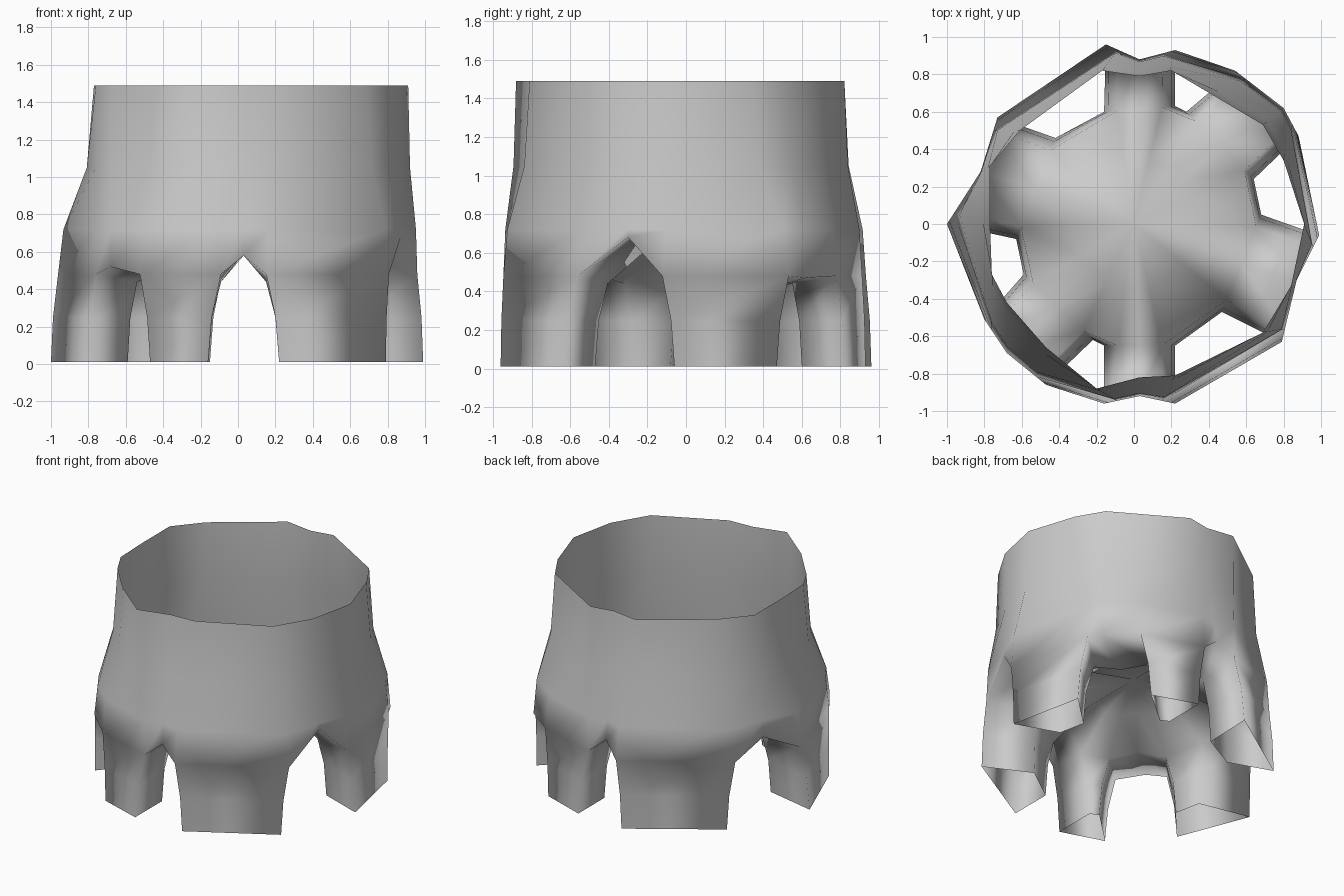
import bpy, bmesh
from mathutils import Vector as V

if "Cube" in bpy.data.objects:
    bpy.data.objects.remove(bpy.data.objects["Cube"])

# Each root, counter-clockwise: outer corner a, outer corner b, inner corner a, inner corner b
roots = [
    ((.22, -.96), (.79, -.63), (.22, -.65), (.47, -.47)),
    ((.99, -.06), (.88, .47), (.68, .05), (.64, .24)),
    ((.54, .82), (.22, .93), (.28, .60), (.22, .63)),
    ((-.15, .96), (-.73, .57), (-.16, .60), (-.42, .46)),
    ((-1.0, 0), (-.80, -.51), (-.63, -.08), (-.59, -.27)),
    ((-.47, -.86), (-.16, -.96), (-.22, -.62), (-.16, -.65)),
]
# Arch following each root: outer crown x, y, z and inner crown z
arches = [(.87, -.30, .68, .70), (.80, .62, .47, .41), (.03, .88, .58, .60),
          (-.82, .28, .60, .60), (-.68, -.69, .52, .48), (.03, -.92, .58, .60)]
# Rim points: root a, root b, arch
rim = [
    ((.22, -.81), (.69, -.58), (.84, -.33)),
    ((.91, 0), (.80, .34), (.69, .53)),
    ((.42, .69), (.20, .82), (.03, .79)),
    ((-.17, .82), (-.61, .50), (-.77, .31)),
    ((-.77, 0), (-.76, -.27), (-.68, -.42)),
    ((-.47, -.66), (-.20, -.88), (.03, -.82)),
]
RIM_Z, WAIST_Z, SHOULDER_Z, KNEE_Z, FOOT_Z, DOME_Z = 1.49, 1.05, .48, .25, .01, .69
N = len(roots)
bm = bmesh.new()


def at(p, z):
    return bm.verts.new((p[0], p[1], z))


def mix(p, q, t):
    return V(p[:2]).lerp(V(q[:2]), t)


def toward(p, q, d):
    """Move p towards q by a distance."""
    p, q = V(p[:2]), V(q[:2])
    return p + (q - p).normalized() * d


def quads(*chains):
    """Skin between neighbouring chains of vertices."""
    for c, d in zip(chains, chains[1:]):
        for i in range(len(c) - 1):
            bm.faces.new((c[i], d[i], d[i + 1], c[i + 1]))


outer, inner, feet, knees = [], [], [], []
for i in range(N):
    oa, ob, ia, ib = roots[i]
    prev, arch = arches[i - 1], arches[i]
    in_mid = mix(ib, roots[(i + 1) % N][2], .5)
    in_prev = mix(roots[i - 1][3], ia, .5)
    # outer and inner edges of the root tops, and the crown of the arch
    outer += [at(toward(oa, prev, .07), SHOULDER_Z), at(toward(ob, arch, .07), SHOULDER_Z), at(arch, arch[2])]
    inner += [at(toward(ia, in_prev, .07), .44), at(toward(ib, in_mid, .07), .44), at(in_mid, arch[3])]
    feet.append([at(p, FOOT_Z) for p in (oa, ob, ib, ia)])
    knees.append([at(toward(p, q, .02), KNEE_Z)
                  for p, q in ((oa, prev), (ob, arch), (ib, in_mid), (ia, in_prev))])

# Hollow roots, open at the foot
for i in range(N):
    top = [outer[3*i], outer[3*i+1], inner[3*i+1], inner[3*i]]
    quads(*[r + r[:1] for r in (feet[i], knees[i], top)])

# Trunk wall
rim_pts = [p for row in rim for p in row]
rim_v = [at(p, RIM_Z) for p in rim_pts]
waist = [at(mix(p, o.co, .2), WAIST_Z) for p, o in zip(rim_pts, outer)]
flare = [at(mix(p, o.co, .85), .72) for p, o in zip(rim_pts, outer)]
quads(*[r + r[:1] for r in (outer, flare, waist, rim_v)])

# Arch ceilings running from the wall to the domed floor
for i in range(N):
    ids = [3*i + 1, 3*i + 2, (3*i + 3) % (3*N)]
    quads([outer[k] for k in ids], [inner[k] for k in ids])

# Domed floor inside the trunk
ring = [at(v.co * .55, v.co.z * .3 + DOME_Z * .7) for v in inner]
quads(inner + inner[:1], ring + ring[:1])
centre = at((0, 0), DOME_Z)
for a, b in zip(ring, ring[1:] + ring[:1]):
    bm.faces.new((a, b, centre))

bmesh.ops.recalc_face_normals(bm, faces=bm.faces)
for f in bm.faces:
    f.smooth = True
me = bpy.data.meshes.new("hollow_stump")
bm.to_mesh(me)
bm.free()
bark = bpy.data.materials.new("bark_grey")
bark.diffuse_color = (.57, .57, .57, 1)
bark.use_nodes = True
bark.node_tree.nodes["Principled BSDF"].inputs["Base Color"].default_value = bark.diffuse_color
me.materials.append(bark)
bpy.context.collection.objects.link(bpy.data.objects.new("hollow_stump", me))
